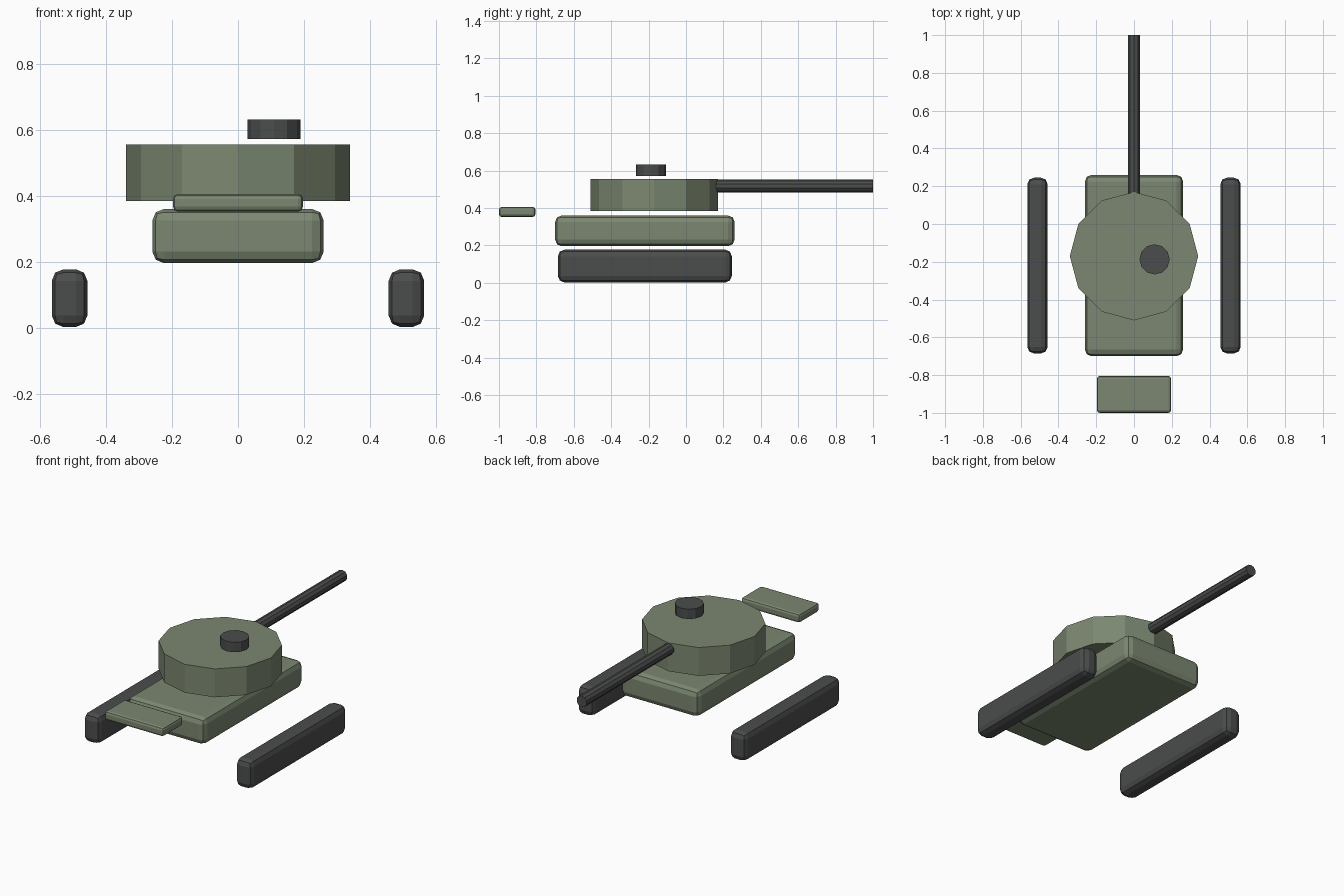
import bpy, math

if "Cube" in bpy.data.objects:
    bpy.data.objects.remove(bpy.data.objects["Cube"])


def material(name, rgb):
    m = bpy.data.materials.new(name)
    m.diffuse_color = (*rgb, 1)
    m.use_nodes = True
    m.node_tree.nodes["Principled BSDF"].inputs["Base Color"].default_value = m.diffuse_color
    return m


green = material("olive_green", (0.20, 0.245, 0.165))
dark = material("dark_grey", (0.070, 0.075, 0.072))


def box(name, lo, hi, bevel, mat):
    """Rounded box between two corners."""
    bpy.ops.mesh.primitive_cube_add(size=1, location=[(a + b) / 2 for a, b in zip(lo, hi)])
    ob = bpy.context.object
    ob.name = name
    ob.scale = [b - a for a, b in zip(lo, hi)]
    bpy.ops.object.transform_apply(location=False, rotation=False, scale=True)
    mod = ob.modifiers.new("rounded_edges", "BEVEL")
    mod.width, mod.segments = bevel, 2
    ob.data.materials.append(mat)
    return ob


def drum(name, centre, radius, depth, sides, mat, rotation=(0, 0, 0)):
    """Flat-sided capped cylinder."""
    bpy.ops.mesh.primitive_cylinder_add(vertices=sides, radius=radius, depth=depth,
                                        location=centre, rotation=rotation)
    ob = bpy.context.object
    ob.name = name
    ob.data.materials.append(mat)
    return ob


# Hull and the separate plate at the front
box("hull", (-0.26, -0.70, 0.196), (0.26, 0.26, 0.36), 0.035, green)
box("front_plate", (-0.197, -1.0, 0.352), (0.197, -0.805, 0.406), 0.015, green)

# Tracks on both sides
for side, x in (("left", -0.511), ("right", 0.511)):
    box(side + "_track", (x - 0.054, -0.685, 0.002), (x + 0.054, 0.245, 0.177), 0.035, dark)

# Turret, hatch and barrel
drum("turret", (0, -0.17, 0.47), 0.34, 0.172, 12, green)
drum("hatch", (0.109, -0.187, 0.602), 0.08, 0.06, 12, dark)
drum("barrel", (0, 0.58, 0.518), 0.034, 0.84, 10, dark, (math.pi / 2, 0, 0))
